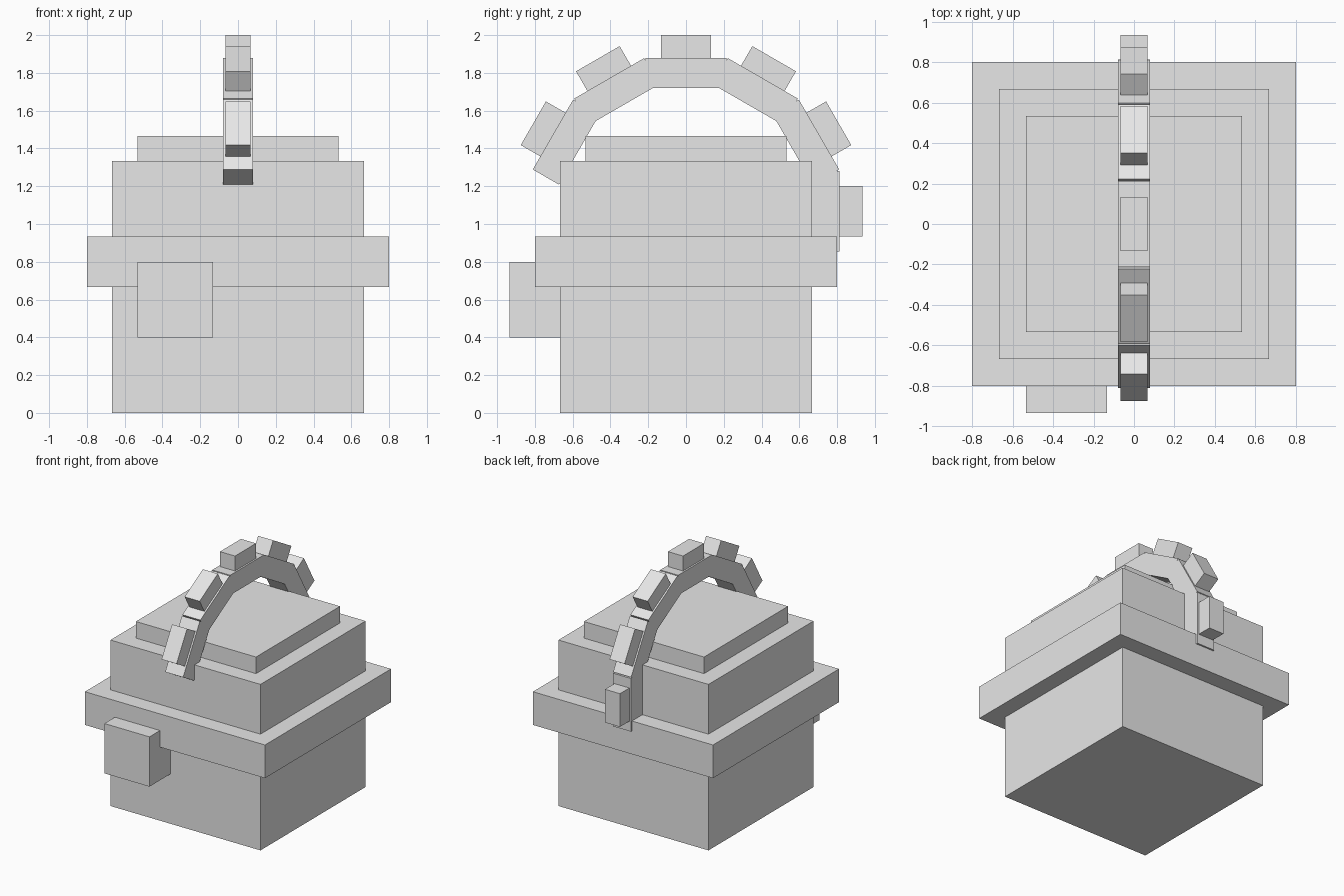
import bpy
import math
from mathutils import Matrix, Vector

if "Cube" in bpy.data.objects:
    bpy.data.objects.remove(bpy.data.objects["Cube"])

U = 1 / 15  # modelling unit

grey = bpy.data.materials.new("plain_grey")
grey.diffuse_color = (0.8, 0.8, 0.8, 1)
grey.use_nodes = True
grey.node_tree.nodes["Principled BSDF"].inputs["Base Color"].default_value = grey.diffuse_color


def box(name, lo, hi, matrix=Matrix()):
    """Box between two corners given in units, placed by a matrix."""
    lo, hi = Vector(lo) * U, Vector(hi) * U
    bpy.ops.mesh.primitive_cube_add(size=1)
    ob = bpy.context.object
    ob.name = name
    size = hi - lo
    ob.data.transform(matrix @ Matrix.Translation((lo + hi) / 2)
                      @ Matrix.Diagonal((*size, 1)))
    ob.data.materials.append(grey)
    return ob


# Stacked square body
box("lower_body", (-10, -10, 0), (10, 10, 10))
box("rim", (-12, -12, 10), (12, 12, 14))
box("upper_body", (-10, -10, 14), (10, 10, 20))
box("lid", (-8, -8, 20), (8, 8, 22))

# Offset block on the front
box("front_block", (-8, -14, 6), (-2, -10, 12))

# Arched crest: band segments with a raised block on each, from front to back
pivot = Matrix.Translation((0, 0, 16 * U))
for i, angle in enumerate((60, 30, 0, -30, -60, -90), 1):
    turn = pivot @ Matrix.Rotation(math.radians(angle), 4, 'X')
    box(f"crest_band_{i}", (-1.2, -3.2, 9.8), (1.2, 3.2, 12.2), turn)
    box(f"crest_block_{i}", (-1, -2, 12), (1, 2, 14), turn)
